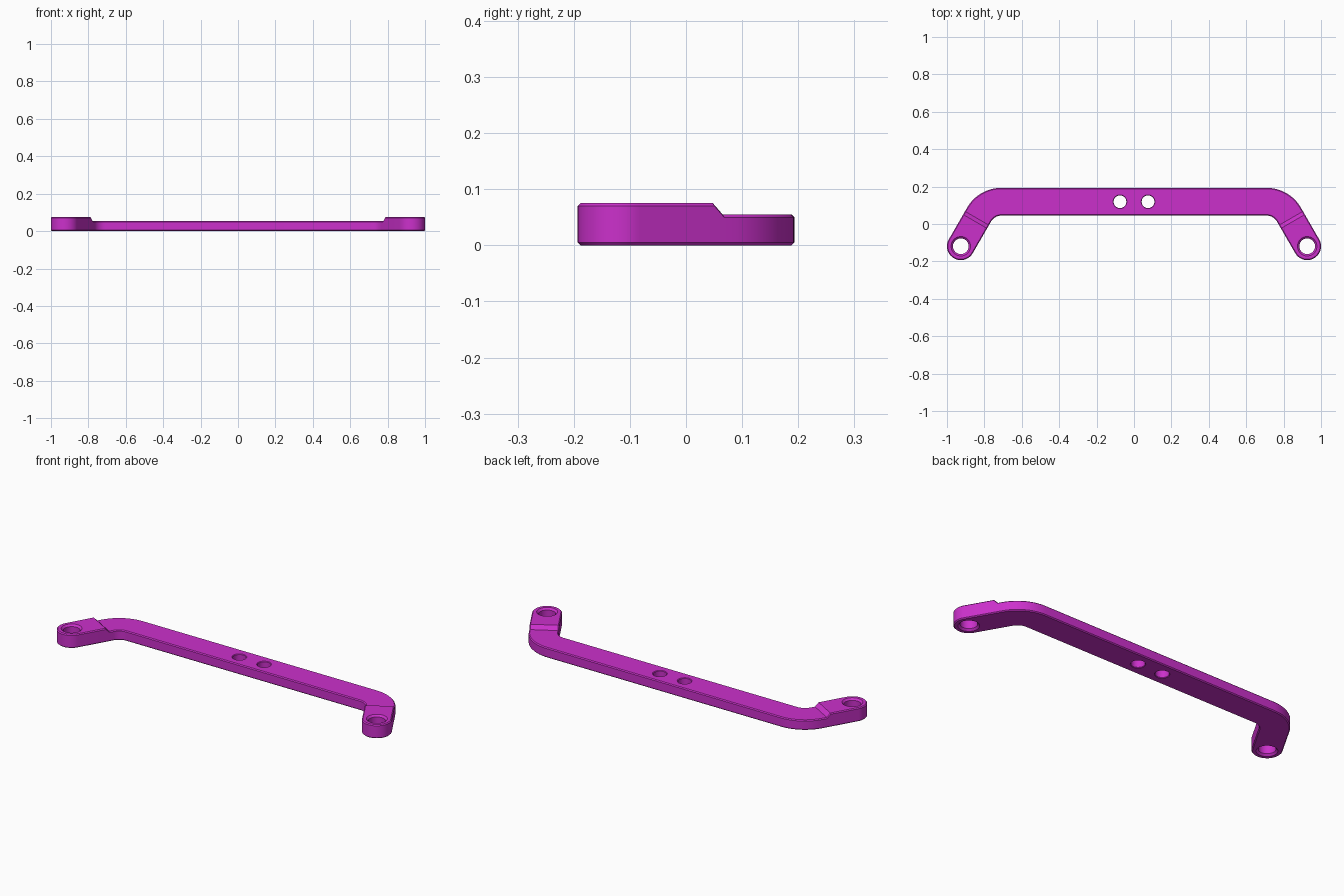
import bpy, bmesh, math
from mathutils import Vector

if "Cube" in bpy.data.objects:
    bpy.data.objects.remove(bpy.data.objects["Cube"])

HALF_W, CH = 0.074, 0.005            # half width of the strap, edge chamfer
BAR_Y, BAR_H, PAD_H = 0.119, 0.055, 0.075
END = Vector((0.926, -0.119))        # centre of the end eyelet
BEND_R, BEND = 0.137, math.radians(60)

purple = bpy.data.materials.new("purple")
purple.diffuse_color = (0.60, 0.03, 0.60, 1)
purple.use_nodes = True
purple.node_tree.nodes["Principled BSDF"].inputs["Base Color"].default_value = purple.diffuse_color

# Stations along the right half: (centre, direction, height, cap angle)
leg = Vector((math.cos(BEND), -math.sin(BEND)))
corner_x = END.x - (BAR_Y - END.y) / math.tan(BEND)
bend_x = corner_x - BEND_R * math.tan(BEND / 2)
stations = [(Vector((0, BAR_Y)), Vector((1, 0)), BAR_H, 0)]
for i in range(17):
    a = BEND * i / 16
    c = Vector((bend_x + BEND_R * math.sin(a), BAR_Y - BEND_R * (1 - math.cos(a))))
    stations.append((c, Vector((math.cos(a), -math.sin(a))), BAR_H, 0))
stations += [(END - leg * 0.173, leg, BAR_H, 0), (END - leg * 0.153, leg, PAD_H, 0)]
stations += [(END, leg, PAD_H, math.pi / 2 * i / 16) for i in range(17)]

# Strap: chamfered rectangle swept through the stations, rounded at the end
bm = bmesh.new()
rings = []
for c, d, h, a in stations:
    n = Vector((-d.y, d.x))
    section = [(1, HALF_W - CH, 0), (1, HALF_W, CH), (1, HALF_W, h - CH), (1, HALF_W - CH, h),
               (-1, HALF_W - CH, h), (-1, HALF_W, h - CH), (-1, HALF_W, CH), (-1, HALF_W - CH, 0)]
    ring = []
    for side, r, z in section:
        p = c + d * (r * math.sin(a)) + n * (side * r * math.cos(a))
        ring.append(bm.verts.new((p.x, p.y, z)))
    rings.append(ring)
for r0, r1 in zip(rings, rings[1:]):
    for i in range(8):
        j = (i + 1) % 8
        bm.faces.new((r0[i], r0[j], r1[j], r1[i]))
bm.faces.new(rings[0])               # closed for cutting, removed at the mirror plane
bmesh.ops.remove_doubles(bm, verts=bm.verts, dist=1e-5)
bmesh.ops.recalc_face_normals(bm, faces=bm.faces)
mesh = bpy.data.meshes.new("bracket_bar")
bm.to_mesh(mesh)
bm.free()
mesh.materials.append(purple)
bar = bpy.data.objects.new("bracket_bar", mesh)
bpy.context.collection.objects.link(bar)


def hole_cutter(name, x, y, radius, height, flare):
    """Round cutter that widens by flare at the top and bottom faces."""
    e = 0.01
    profile = [(radius + flare, -e), (radius + flare, 0), (radius, flare),
               (radius, height - flare), (radius + flare, height), (radius + flare, height + e)]
    b = bmesh.new()
    loops = [[b.verts.new((x + r * math.cos(t * math.tau / 48), y + r * math.sin(t * math.tau / 48), z))
              for t in range(48)] for r, z in profile]
    for l0, l1 in zip(loops, loops[1:]):
        for i in range(48):
            j = (i + 1) % 48
            b.faces.new((l0[i], l0[j], l1[j], l1[i]))
    b.faces.new(loops[0][::-1])
    b.faces.new(loops[-1])
    bmesh.ops.recalc_face_normals(b, faces=b.faces)
    m = bpy.data.meshes.new(name)
    b.to_mesh(m)
    b.free()
    m.materials.append(purple)
    ob = bpy.data.objects.new(name, m)
    bpy.context.collection.objects.link(ob)
    ob.hide_render = True
    return ob


# Eyelet and mounting holes
cutters = [hole_cutter("eyelet_cutter", END.x, END.y, 0.042, PAD_H, 0.010),
           hole_cutter("mount_cutter", 0.075, BAR_Y, 0.034, BAR_H, 0.003)]
for cutter in cutters:
    cut = bar.modifiers.new(cutter.name, 'BOOLEAN')
    cut.object, cut.operation, cut.solver = cutter, 'DIFFERENCE', 'EXACT'

# Bake the cuts, then mirror to the left side
bpy.context.view_layer.objects.active = bar
bar.select_set(True)
bpy.ops.object.convert(target='MESH')
for cutter in cutters:
    bpy.data.objects.remove(cutter)
bm = bmesh.new()
bm.from_mesh(bar.data)
inner = [f for f in bm.faces if all(abs(v.co.x) < 1e-5 for v in f.verts)]
bmesh.ops.delete(bm, geom=inner, context='FACES')
bm.to_mesh(bar.data)
bm.free()
bar.modifiers.new("mirror", 'MIRROR')
bpy.ops.object.convert(target='MESH')
bpy.ops.object.shade_smooth_by_angle(angle=math.radians(25))
